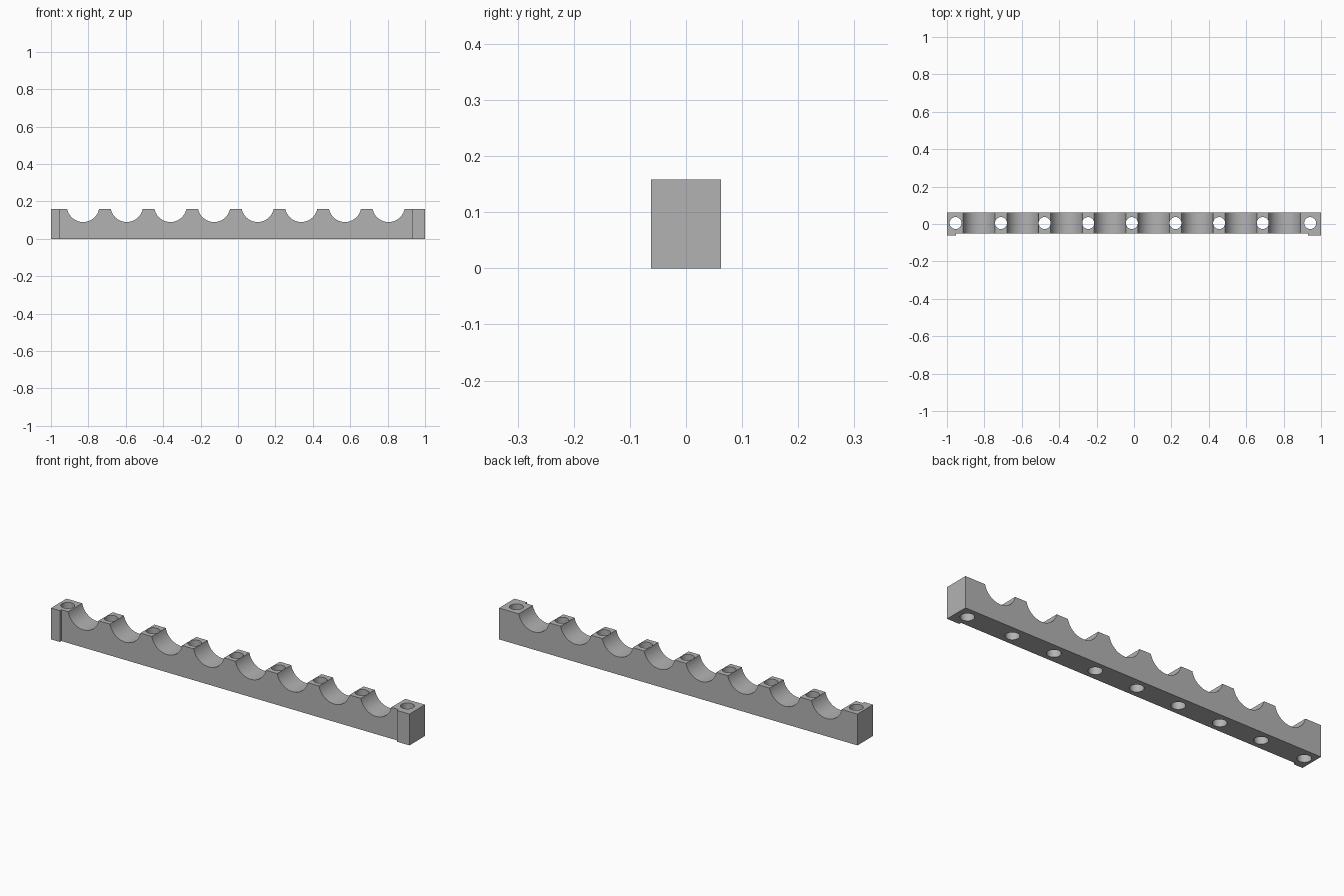
import bpy, bmesh, math
from mathutils import Matrix

HEIGHT, FRONT, BACK = 0.158, -0.05, 0.062
PITCH, FIRST, COUNT = 0.2333, -0.828, 8
GROOVE_R, GROOVE_Z = 0.087, 0.1765
HOLE_R, HOLE_Y = 0.032, 0.005

if "Cube" in bpy.data.objects:
    bpy.data.objects.remove(bpy.data.objects["Cube"], do_unlink=True)

grey = bpy.data.materials.new("grey")
grey.use_nodes = True
colour = (0.45, 0.45, 0.45, 1)
grey.diffuse_color = colour
grey.node_tree.nodes["Principled BSDF"].inputs["Base Color"].default_value = colour


def make_object(name, bm):
    bmesh.ops.recalc_face_normals(bm, faces=bm.faces)
    mesh = bpy.data.meshes.new(name)
    bm.to_mesh(mesh)
    bm.free()
    mesh.materials.append(grey)
    obj = bpy.data.objects.new(name, mesh)
    bpy.context.collection.objects.link(obj)
    return obj


def combine(target, tool, operation):
    mod = target.modifiers.new(operation.title(), "BOOLEAN")
    mod.operation, mod.solver, mod.object = operation, "EXACT", tool
    bpy.context.view_layer.objects.active = target
    bpy.ops.object.modifier_apply(modifier=mod.name)
    bpy.data.objects.remove(tool, do_unlink=True)


# Bar: side profile with round grooves along the top, extruded in depth
profile = [(1, HEIGHT), (1, 0), (-1, 0), (-1, HEIGHT)]
half_angle = math.acos((GROOVE_Z - HEIGHT) / GROOVE_R)
steps = 24
for i in range(COUNT):
    for s in range(steps + 1):
        a = half_angle * (2 * s / steps - 1)
        profile.append((FIRST + i * PITCH + GROOVE_R * math.sin(a),
                        GROOVE_Z - GROOVE_R * math.cos(a)))
bm = bmesh.new()
face = bm.faces.new([bm.verts.new((x, FRONT, z)) for x, z in profile])
side = bmesh.ops.extrude_face_region(bm, geom=[face])["geom"]
bmesh.ops.translate(bm, vec=(0, BACK - FRONT, 0),
                    verts=[g for g in side if isinstance(g, bmesh.types.BMVert)])
bar = make_object("grooved_bar", bm)

# End pads: thin steps that stand out from the front at both ends
for x0, x1 in ((-1, -0.951), (0.931, 1)):
    bm = bmesh.new()
    y0, y1 = -BACK, FRONT + 0.01
    bmesh.ops.create_cube(bm, size=1, matrix=Matrix.Translation(
        ((x0 + x1) / 2, (y0 + y1) / 2, HEIGHT / 2))
        @ Matrix.Diagonal((x1 - x0, y1 - y0, HEIGHT, 1)))
    combine(bar, make_object("end_pad", bm), "UNION")

# Screw holes: one in each end and one between each pair of grooves
bm = bmesh.new()
holes = [-0.954, 0.942] + [FIRST + (i + 0.5) * PITCH for i in range(COUNT - 1)]
for x in holes:
    bmesh.ops.create_cone(bm, cap_ends=True, segments=32, radius1=HOLE_R,
                          radius2=HOLE_R, depth=HEIGHT * 2,
                          matrix=Matrix.Translation((x, HOLE_Y, HEIGHT / 2)))
cutter = make_object("hole_cutter", bm)
cutter.hide_render = True
combine(bar, cutter, "DIFFERENCE")

# Smooth grooves and holes, crisp edges elsewhere
bpy.ops.object.select_all(action="DESELECT")
bar.select_set(True)
bpy.context.view_layer.objects.active = bar
bpy.ops.object.shade_smooth_by_angle(angle=math.radians(30))
